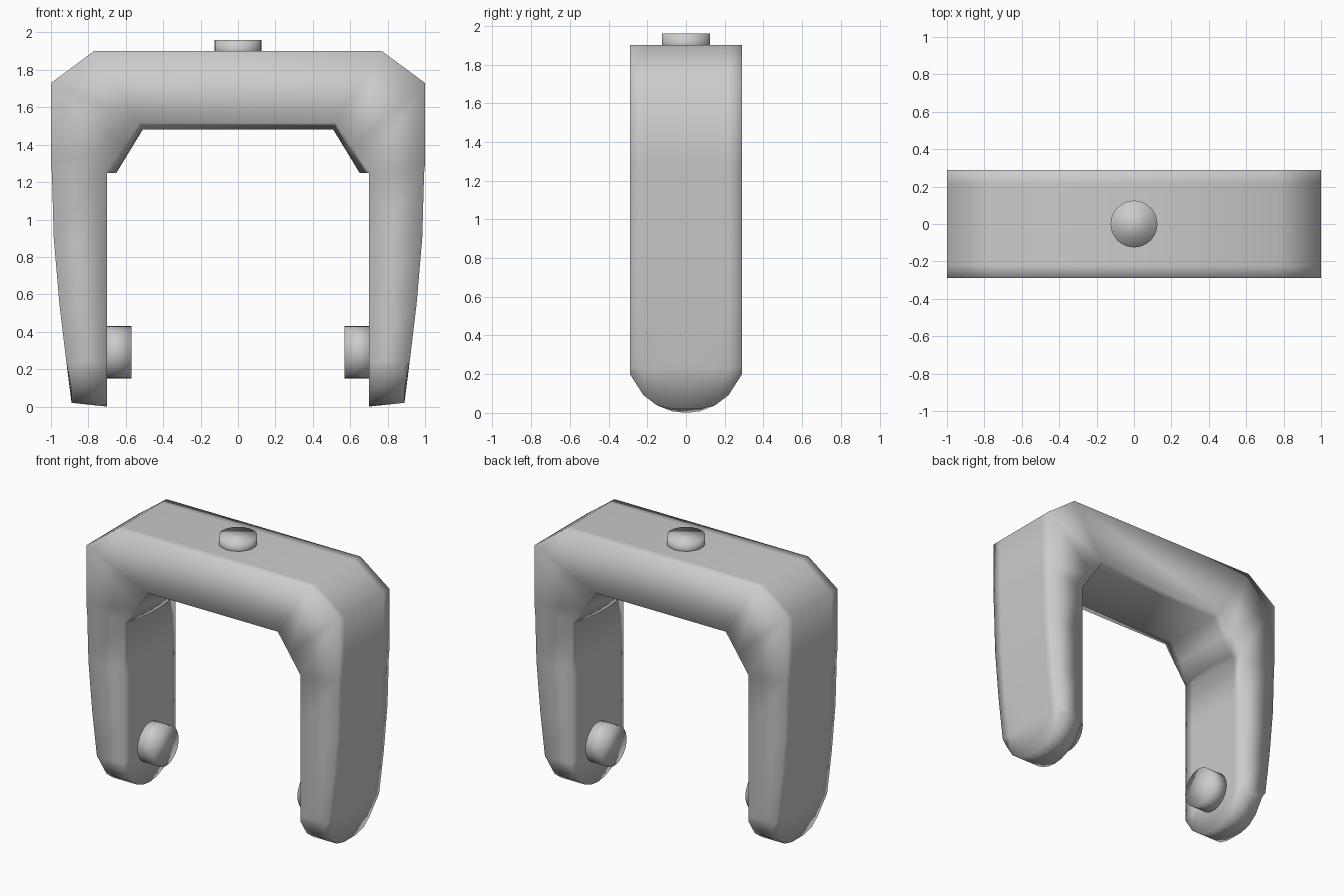
import bpy, bmesh, math
from mathutils import Matrix

if "Cube" in bpy.data.objects:
    bpy.data.objects.remove(bpy.data.objects["Cube"])

HALF = 0.29                       # half depth of the whole yoke
YS = [-0.29, -0.22, -0.15, -0.07, 0, 0.07, 0.15, 0.22, 0.29]

# Stations along the right half: outer x, outer z, inner x, inner z, bulge x, bulge z
HALF_PATH = [
    (0.89, 0.02, 0.70, 0.00, 0, 0),
    (0.918, 0.24, 0.70, 0.24, 0, 0),
    (0.955, 0.55, 0.70, 0.55, 0, 0),
    (0.985, 0.90, 0.70, 0.90, 0, 0),
    (0.995, 1.25, 0.70, 1.25, 0, 0),
    (1.00, 1.30, 0.70, 1.25, -0.05, 0),
    (1.00, 1.73, 0.61, 1.383, -0.03, -0.018),
    (0.77, 1.90, 0.52, 1.515, -0.01, -0.035),
]


def finish(name, bm):
    bmesh.ops.remove_doubles(bm, verts=bm.verts, dist=0.0001)
    bmesh.ops.recalc_face_normals(bm, faces=bm.faces)
    for f in bm.faces:
        f.smooth = True
    mesh = bpy.data.meshes.new(name)
    bm.to_mesh(mesh)
    bm.free()
    obj = bpy.data.objects.new(name, mesh)
    bpy.context.collection.objects.link(obj)
    return obj


def section(bm, station, side, is_tip):
    """One ring: outer row front to back, then inner row back to front."""
    ox, oz, ix, iz, bx, bz = station
    outer, inner = [], []
    for y in YS:
        lift = 0.31 - math.sqrt(0.31 ** 2 - y * y) if is_tip else 0
        b = 1 - (y / HALF) ** 2       # underside swells towards the middle
        outer.append(bm.verts.new((side * ox, y, max(oz, lift))))
        inner.append(bm.verts.new((side * (ix + bx * b), y, max(iz + bz * b, lift))))
    return outer + inner[::-1]


# Yoke body: two tapered legs and the bridge as one sweep
bm = bmesh.new()
path = [(s, 1) for s in HALF_PATH] + [(s, -1) for s in reversed(HALF_PATH)]
rings = [section(bm, s, side, s is HALF_PATH[0]) for s, side in path]
n = len(YS)
for a, b in zip(rings, rings[1:]):
    for i in range(2 * n):
        j = (i + 1) % (2 * n)
        bm.faces.new((a[i], a[j], b[j], b[i]))
# Rounded leg tips
for r in (rings[0], rings[-1]):
    for i in range(n - 1):
        bm.faces.new((r[i], r[i + 1], r[2 * n - 2 - i], r[2 * n - 1 - i]))
finish("yoke_body", bm)


def stud(name, radius, length, matrix):
    bm = bmesh.new()
    bmesh.ops.create_cone(bm, cap_ends=True, segments=32, radius1=radius,
                          radius2=radius, depth=length, matrix=matrix)
    return finish(name, bm)


# Top stud and the two facing pivot pegs, sunk slightly into the body
stud("top_stud", 0.125, 0.10, Matrix.Translation((0, 0, 1.91)))
for name, side in (("right_pivot_peg", 1), ("left_pivot_peg", -1)):
    stud(name, 0.14, 0.16, Matrix.Translation((side * 0.65, 0, 0.29))
         @ Matrix.Rotation(math.pi / 2, 4, 'Y'))
